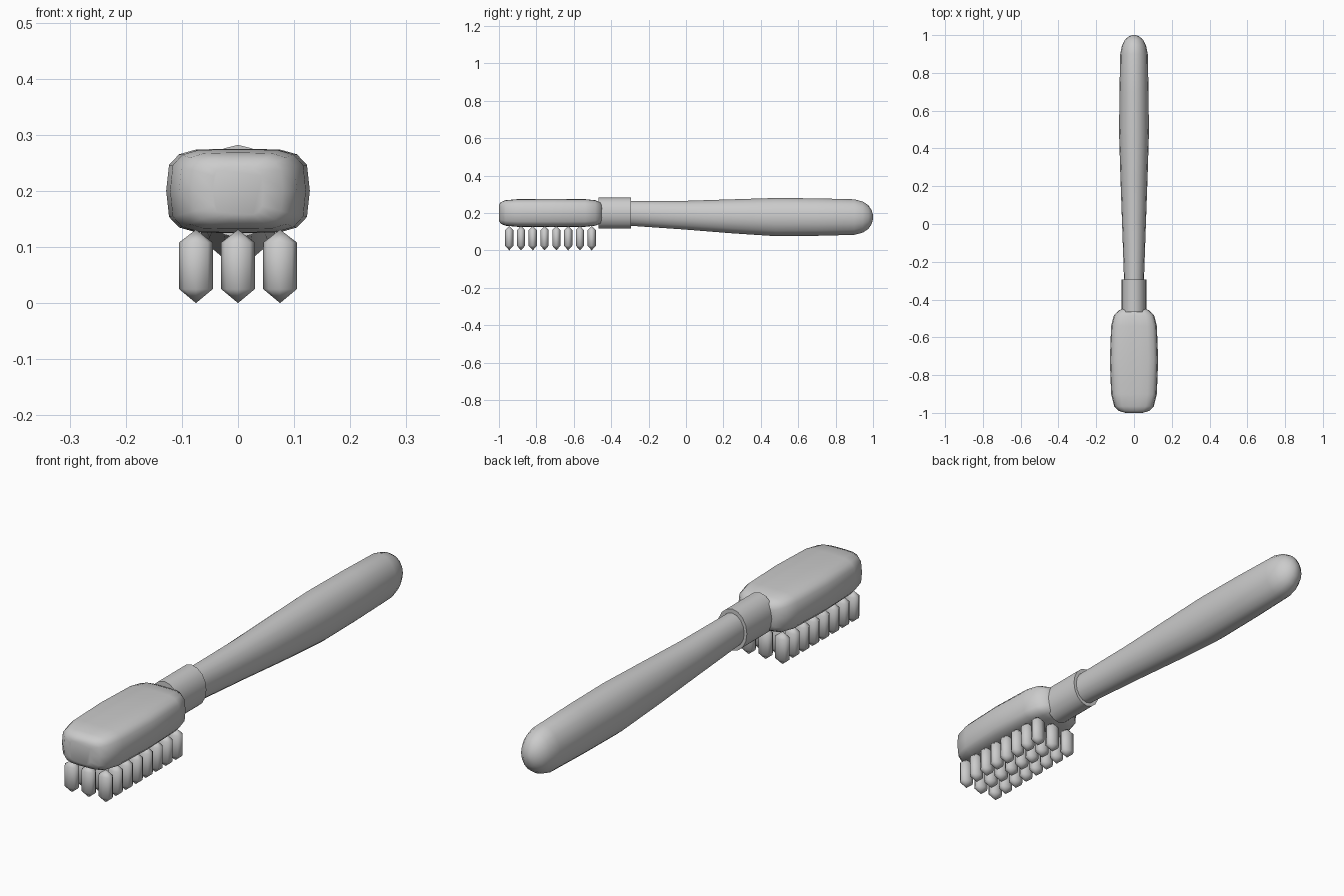
import bpy, bmesh, math

cube = bpy.data.objects.get("Cube")
if cube:
    bpy.data.objects.remove(cube, do_unlink=True)

grey = bpy.data.materials.new("plain grey")
grey.use_nodes = True
grey.diffuse_color = (0.6, 0.6, 0.6, 1)
grey.node_tree.nodes["Principled BSDF"].inputs["Base Color"].default_value = grey.diffuse_color


def ellipse(sides):
    return [(math.sin(math.tau * i / sides), math.cos(math.tau * i / sides)) for i in range(sides)]


def loft(name, stations, section, angle):
    """Skin a section along y; stations are (y, centre z, half width, half height)."""
    bm = bmesh.new()
    rings = [[bm.verts.new((u * w, y, cz + v * h)) for u, v in section]
             for y, cz, w, h in stations]
    n = len(section)
    for a, b in zip(rings, rings[1:]):
        for i in range(n):
            j = (i + 1) % n
            bm.faces.new((a[i], a[j], b[j], b[i]))
    bm.faces.new(rings[0])
    bm.faces.new(rings[-1])
    return finish(name, bm, angle)


def finish(name, bm, angle):
    bmesh.ops.recalc_face_normals(bm, faces=bm.faces)
    mesh = bpy.data.meshes.new(name)
    bm.to_mesh(mesh)
    bm.free()
    mesh.materials.append(grey)
    obj = bpy.data.objects.new(name, mesh)
    bpy.context.collection.objects.link(obj)
    bpy.ops.object.select_all(action='DESELECT')
    obj.select_set(True)
    bpy.context.view_layer.objects.active = obj
    bpy.ops.object.shade_smooth_by_angle(angle=math.radians(angle))
    return obj


# Brush head: softly boxed block
quarter = [(0.2, 1), (0.59, 0.98), (0.82, 0.87), (0.96, 0.62), (1, 0)]
right = quarter + [(u, -v) for u, v in reversed(quarter[:-1])]
box_section = right + [(-u, v) for u, v in reversed(right)]
head = [(-1.0, 0.2, 0.045, 0.043), (-0.99, 0.2, 0.08, 0.058), (-0.965, 0.2, 0.105, 0.068),
        (-0.9, 0.2, 0.121, 0.074), (-0.72, 0.2, 0.128, 0.075), (-0.54, 0.2, 0.121, 0.074),
        (-0.485, 0.2, 0.107, 0.068), (-0.457, 0.2, 0.08, 0.056), (-0.447, 0.2, 0.055, 0.038)]
loft("brush_head", head, box_section, 60)

# Collar joining head and handle
loft("collar", [(-0.467, 0.199, 0.065, 0.083), (-0.293, 0.199, 0.065, 0.083)], ellipse(16), 40)

# Handle: swells toward the grip and ends in a rounded butt
handle = [(-0.42, 0.198, 0.052, 0.067), (-0.29, 0.198, 0.053, 0.067), (0.0, 0.188, 0.063, 0.077),
          (0.25, 0.182, 0.072, 0.091), (0.48, 0.178, 0.079, 0.102), (0.7, 0.178, 0.077, 0.1),
          (0.9, 0.178, 0.073, 0.095), (0.945, 0.178, 0.064, 0.083), (0.975, 0.178, 0.049, 0.063),
          (0.993, 0.178, 0.028, 0.036), (1.0, 0.178, 0.008, 0.01)]
loft("handle", handle, ellipse(16), 60)

# Bristle tufts: pointed prisms in three rows of eight
bm = bmesh.new()
for row in (-0.075, 0, 0.075):
    for k in range(8):
        y = -0.945 + 0.063 * k
        low, high = [[bm.verts.new((row + 0.03 * u, y + 0.022 * v, z)) for u, v in ellipse(8)]
                     for z in (0.025, 0.108)]
        bottom = bm.verts.new((row, y, 0))
        top = bm.verts.new((row, y, 0.131))
        for i in range(8):
            j = (i + 1) % 8
            bm.faces.new((low[i], low[j], high[j], high[i]))
            bm.faces.new((low[j], low[i], bottom))
            bm.faces.new((high[i], high[j], top))
finish("bristles", bm, 50)
